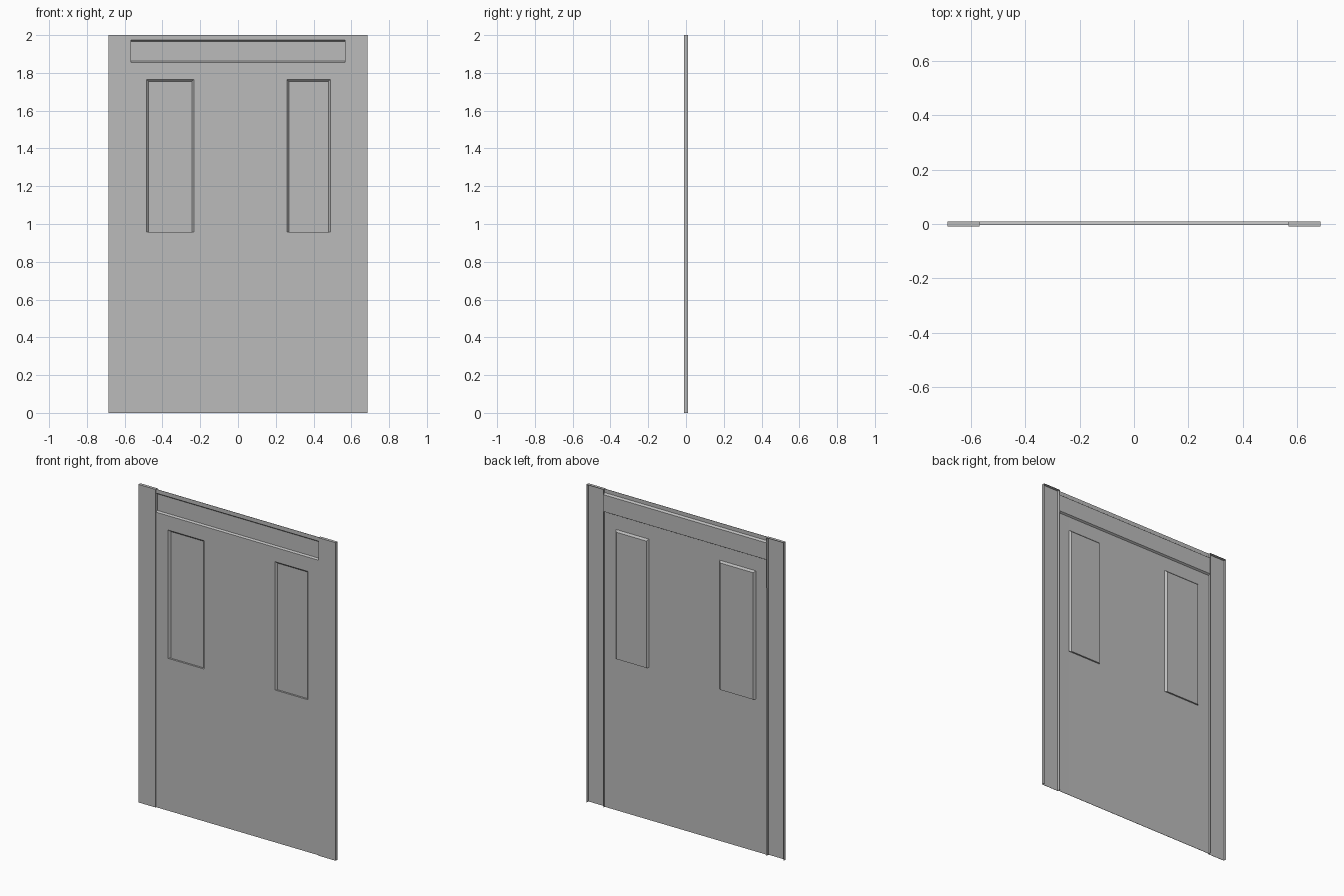
import bpy
import bmesh

cube = bpy.data.objects.get("Cube")
if cube:
    bpy.data.objects.remove(cube, do_unlink=True)

HEIGHT = 2.0
HALF_WIDTH = 0.686      # outer edge of the posts
INNER = 0.567           # where posts meet the door sheet
FRONT, BACK = -0.0095, 0.0095
SHEET_Y = -0.004        # front of the door sheet
PRESSED_Y = 0.0075      # front of the pressed-back areas
SLOPE = 0.011           # width of the sloped recess sides
GAUGE = 0.002           # sheet metal thickness

grey = bpy.data.materials.new("grey_metal")
grey.use_nodes = True
colour = (0.5, 0.5, 0.5, 1)
grey.diffuse_color = colour
grey.node_tree.nodes["Principled BSDF"].inputs["Base Color"].default_value = colour


def finish(bm, name):
    """Turn a bmesh into a thin metal sheet object."""
    mesh = bpy.data.meshes.new(name)
    bm.to_mesh(mesh)
    bm.free()
    mesh.materials.append(grey)
    obj = bpy.data.objects.new(name, mesh)
    bpy.context.collection.objects.link(obj)
    solid = obj.modifiers.new("gauge", 'SOLIDIFY')
    solid.thickness = GAUGE
    solid.offset = -1
    return obj


def face(bm, *points):
    return bm.faces.new([bm.verts.new(p) for p in points])


def rect(x0, x1, z0, z1, y):
    return [(x0, y, z0), (x1, y, z0), (x1, y, z1), (x0, y, z1)]


def window_recess(bm, x0, x1, z0, z1):
    """Pressed pane with sloped top and sides and a straight bottom."""
    rim = rect(x0, x1, z0, z1, SHEET_Y)
    pane = rect(x0 + SLOPE, x1 - SLOPE, z0, z1 - SLOPE, PRESSED_Y)
    face(bm, *pane)
    for i in range(4):
        j = (i + 1) % 4
        face(bm, rim[i], rim[j], pane[j], pane[i])


# Door sheet: rows of the upright profile, with cells left open for windows
windows = [(-0.484, -0.233), (0.259, 0.489)]
win_low, win_high = 0.958, 1.765
columns = sorted([-INNER, INNER] + [x for pair in windows for x in pair])
profile = [(0, SHEET_Y), (win_low, SHEET_Y), (win_high, SHEET_Y),
           (1.855, SHEET_Y), (1.862, PRESSED_Y), (1.966, PRESSED_Y),
           (1.975, SHEET_Y), (HEIGHT, SHEET_Y)]

bm = bmesh.new()
for (z0, y0), (z1, y1) in zip(profile, profile[1:]):
    for x0, x1 in zip(columns, columns[1:]):
        if z0 == win_low and (x0, x1) in windows:
            window_recess(bm, x0, x1, z0, z1)
        else:
            face(bm, (x0, y0, z0), (x1, y0, z0), (x1, y1, z1), (x0, y1, z1))
bmesh.ops.remove_doubles(bm, verts=bm.verts, dist=0.0001)
finish(bm, "door_sheet")

# Side posts: channels open at the back and bottom, closed at the top
for side, name in ((1, "left_post"), (-1, "right_post")):
    bm = bmesh.new()
    bmesh.ops.create_cube(bm, size=1)
    for v in bm.verts:
        v.co.x = v.co.x * (HALF_WIDTH - INNER) + side * (HALF_WIDTH + INNER) / 2
        v.co.y *= BACK - FRONT
        v.co.z = (v.co.z + 0.5) * HEIGHT
    bm.normal_update()
    open_faces = [f for f in bm.faces if f.normal.y > 0.5 or f.normal.z < -0.5]
    bmesh.ops.delete(bm, geom=open_faces, context='FACES')
    finish(bm, name)
